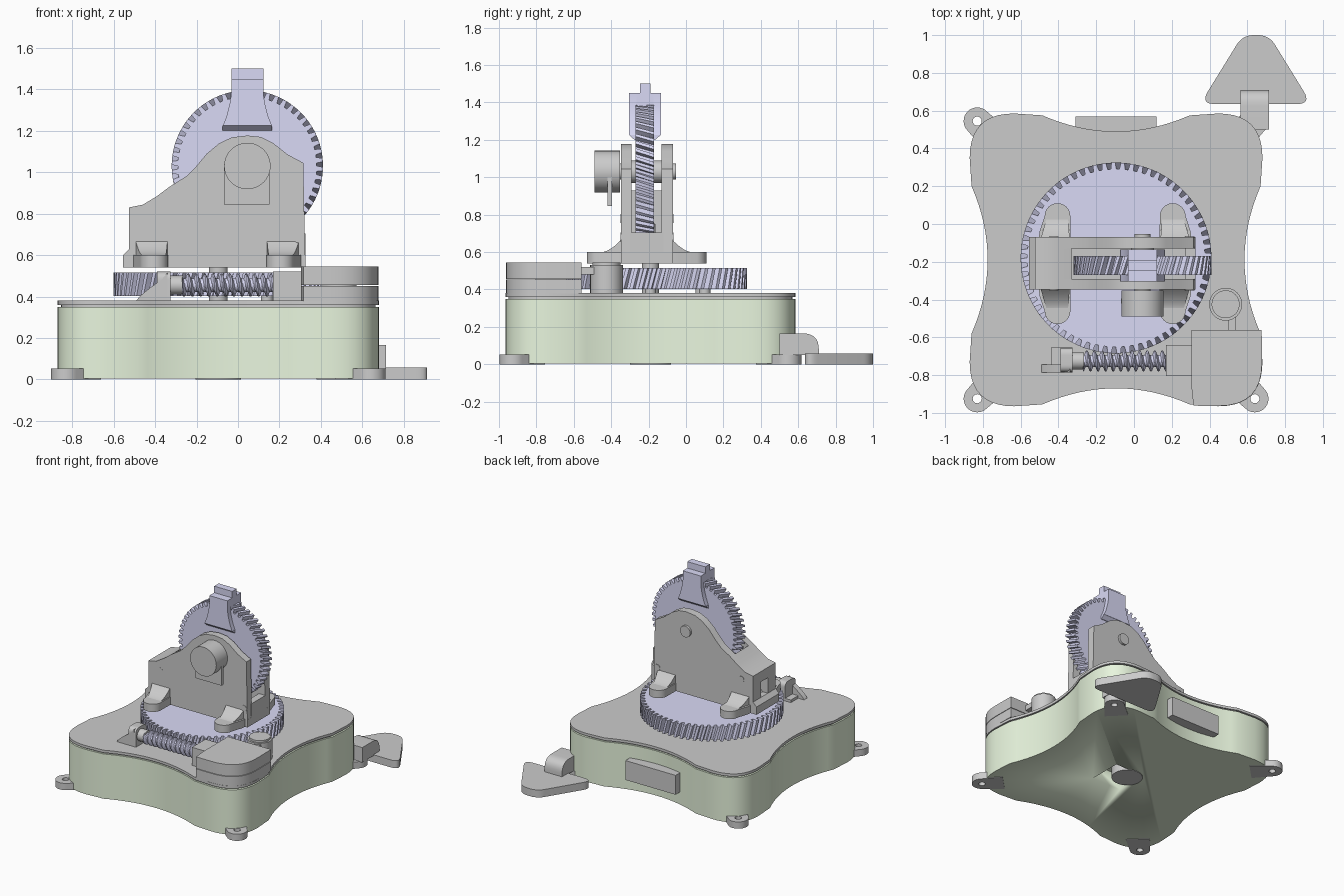
import bpy, bmesh
from math import sin, cos, pi, radians
from mathutils import Vector

if "Cube" in bpy.data.objects:
    bpy.data.objects.remove(bpy.data.objects["Cube"])


def material(name, rgb):
    m = bpy.data.materials.new(name)
    m.diffuse_color = (*rgb, 1)
    m.use_nodes = True
    m.node_tree.nodes["Principled BSDF"].inputs["Base Color"].default_value = m.diffuse_color
    return m


GREEN = material("green", (0.81, 0.92, 0.73))
BLUE = material("blue", (0.70, 0.70, 0.92))
AXES = {'z': lambda u, v, w: (u, v, w), 'y': lambda u, v, w: (u, w, v), 'x': lambda u, v, w: (w, u, v)}


def finish(name, bm, mat):
    bmesh.ops.recalc_face_normals(bm, faces=bm.faces)
    me = bpy.data.meshes.new(name)
    bm.to_mesh(me)
    bm.free()
    ob = bpy.data.objects.new(name, me)
    bpy.context.collection.objects.link(ob)
    if mat:
        me.materials.append(mat)
    bpy.ops.object.select_all(action='DESELECT')
    ob.select_set(True)
    bpy.context.view_layer.objects.active = ob
    bpy.ops.object.shade_smooth_by_angle(angle=radians(30))
    return ob


def loft(name, rings, mat=None):
    bm = bmesh.new()
    vs = [[bm.verts.new(p) for p in r] for r in rings]
    n = len(vs[0])
    for a, b in zip(vs, vs[1:]):
        for i in range(n):
            bm.faces.new((a[i], a[(i + 1) % n], b[(i + 1) % n], b[i]))
    bm.faces.new(vs[0])
    bm.faces.new(vs[-1])
    return finish(name, bm, mat)


def prism(name, pts, axis, a, b, mat=None):
    return loft(name, [[AXES[axis](u, v, w) for u, v in pts] for w in (a, b)], mat)


def box(name, x, y, z, mat=None):
    return prism(name, [(x[0], y[0]), (x[1], y[0]), (x[1], y[1]), (x[0], y[1])], 'z', *z, mat)


def cyl(name, c, r, axis, a, b, mat=None, n=40):
    pts = [(c[0] + r * cos(2 * pi * i / n), c[1] + r * sin(2 * pi * i / n)) for i in range(n)]
    return prism(name, pts, axis, a, b, mat)


def rounded(pts, ds, steps=8):
    """Polygon with each corner replaced by a curve starting d away from it."""
    out = []
    for i, (p, d) in enumerate(zip(pts, ds)):
        p = Vector(p)
        if not d:
            out.append(tuple(p))
            continue
        a = p + (Vector(pts[i - 1]) - p).normalized() * d
        b = p + (Vector(pts[(i + 1) % len(pts)]) - p).normalized() * d
        for k in range(steps + 1):
            t = k / steps
            out.append(tuple(a * (1 - t) ** 2 + p * 2 * t * (1 - t) + b * t * t))
    return out


def cut(ob, cutter):
    mod = ob.modifiers.new("cut", 'BOOLEAN')
    mod.operation, mod.object, mod.solver = 'DIFFERENCE', cutter, 'EXACT'
    cutter.hide_render = True
    bpy.context.view_layer.objects.active = ob
    bpy.ops.object.modifier_apply(modifier="cut")
    bpy.data.objects.remove(cutter)


def gear(name, c, r, depth, teeth, axis, a, b, twist):
    tooth = ((0, r - depth), (0.36, r - depth), (0.48, r), (0.88, r))
    rings = []
    for k in range(4):
        w, tw = a + (b - a) * k / 3, twist * k / 3
        ang = [((i + f) * 2 * pi / teeth + tw, q) for i in range(teeth) for f, q in tooth]
        rings.append([AXES[axis](c[0] + q * cos(t), c[1] + q * sin(t), w) for t, q in ang])
    return loft(name, rings, BLUE)


# Base outline: one quarter (concave side + rounded corner) turned four times
CX, CY = -0.095, -0.19


def outline(s=1.0):
    quarter = [(-0.39 + 0.78 * k / 16, 0.68 + 0.085 * ((k - 8) / 8) ** 2) for k in range(17)]
    t = [k / 10 for k in range(11)]
    quarter += [(0.54 * (1 - k) ** 2 + 0.775 * (1 - (1 - k) ** 2),
                 0.775 * (1 - k * k) + 0.54 * k * k) for k in t]
    pts = []
    for _ in range(4):
        pts += [(CX + x * s, CY + y * s) for x, y in quarter]
        quarter = [(y, -x) for x, y in quarter]
    return pts


base = prism("base_body", outline(), 'z', 0.004, 0.35, GREEN)
cut(base, box("opening_cutter", (-0.17, 0.08), (-0.36, -0.10), (-0.1, 0.12)))
cyl("base_motor", (CX, CY), 0.11, 'z', 0, 0.15)
prism("base_gasket", outline(0.98), 'z', 0.34, 0.365)
prism("base_lid", outline(), 'z', 0.36, 0.38)

# Corner feet with screw holes
for sx in (-1, 1):
    for sy in (-1, 1):
        fx, fy = CX + sx * 0.735, CY + sy * 0.735
        a0 = pi / 4
        loc = [(0.072 * cos(a0 - pi / 2 + pi * k / 16), 0.072 * sin(a0 - pi / 2 + pi * k / 16)) for k in range(17)]
        loc += [(-0.17, -0.05), (-0.05, -0.17)]
        foot = prism("corner_foot", [(fx + sx * u, fy + sy * v) for u, v in loc], 'z', 0, 0.052)
        cut(foot, cyl("hole_cutter", (fx, fy), 0.024, 'z', -0.1, 0.2, n=24))

# Pedal with its hook, and the connector at the back
prism("pedal", rounded([(0.35, 0.635), (0.94, 0.635), (0.715, 1.0), (0.575, 1.0)], [0.08, 0.08, 0.06, 0.06]),
      'z', 0.0, 0.058)
prism("pedal_hook", rounded([(0.5, 0.05), (0.71, 0.05), (0.71, 0.165), (0.5, 0.165)], [0, 0, 0.085, 0]),
      'x', 0.565, 0.715)
box("rear_connector", (-0.31, 0.12), (0.45, 0.57), (0.10, 0.25))

# Turntable gear and its shaft
gear("turntable_gear", (-0.095, -0.18), 0.505, 0.034, 64, 'z', 0.403, 0.515, 0.06)
cyl("turntable_shaft", (-0.095, -0.19), 0.045, 'z', 0.38, 0.56)
for x, y in ((-0.4, -0.45), (-0.4, 0.08), (0.14, 0.1), (0.14, -0.45), (0.21, -0.19)):
    cyl("turntable_roller", (x, y), 0.03, 'z', 0.375, 0.41, n=20)

# Worm screw: radius follows a helical thread
WY, WZ, rings = -0.725, 0.455, []
for k in range(133):
    x, ring = -0.27 + 0.44 * k / 132, []
    for i in range(24):
        a = 2 * pi * i / 24
        ph = (k / 12 - i / 24) % 1
        r = 0.032 + 0.023 * min(1, max(0, 1.5 - abs(ph - 0.5) * 5))
        ring.append((x, WY + r * cos(a), WZ + r * sin(a)))
    rings.append(ring)
loft("worm_screw", rings, BLUE)
cyl("worm_collar", (WY, WZ), 0.046, 'x', -0.33, -0.265)
ramp = [(-0.34 - 0.15 * sin(pi / 2 * k / 8), 0.38 + 0.12 * (1 - sin(pi / 2 * k / 8)) ** 0.8) for k in range(1, 9)]
prism("worm_bearing_web", [(-0.34, 0.38), (-0.34, 0.515)] + ramp, 'y', -0.785, -0.745)
prism("worm_bearing", rounded([(-0.785, 0.378), (-0.655, 0.378), (-0.655, 0.52), (-0.785, 0.52)],
                              [0, 0, 0.04, 0.04]), 'x', -0.39, -0.325)
box("worm_bearing_foot", (-0.44, -0.33), (-0.785, -0.655), (0.378, 0.40))

# Drive housing over the front right corner
box("drive_block", (0.17, 0.31), (-0.805, -0.64), (0.38, 0.52))
house = rounded([(0.305, -0.56), (0.676, -0.56), (0.68, -0.965), (0.315, -0.962), (0.305, -0.87)],
                [0, 0, 0.235, 0, 0])
prism("drive_housing_lower", house, 'z', 0.378, 0.452)
prism("drive_housing_upper", house, 'z', 0.456, 0.545)
cyl("drive_post", (0.485, -0.425), 0.087, 'z', 0.378, 0.53)
cyl("drive_post_cap", (0.485, -0.425), 0.074, 'z', 0.52, 0.545)
box("drive_link", (0.50, 0.54), (-0.57, -0.49), (0.48, 0.52))

# Upright cheek plates of the mount
roof = [(-0.525, 0.83), (-0.46, 0.843), (-0.39, 0.885), (-0.33, 0.93)]
curve = roof + [(-0.25, 0.98), (-0.2, 1.03), (-0.15, 1.09), (-0.09, 1.14), (-0.03, 1.168), (0.045, 1.177),
                (0.11, 1.17), (0.17, 1.14), (0.24, 1.085), (0.315, 1.045)]
for y0, y1 in ((-0.348, -0.292), (-0.13, -0.07)):
    prism("mount_cheek", [(-0.525, 0.54)] + curve + [(0.325, 0.54)], 'y', y0, y1)
    for x, z in ((-0.425, 0.78), (0.295, 0.68)):
        cyl("mount_bolt", (x, z), 0.024, 'y', y0 - 0.003, y1 + 0.003, n=24)
prism("mount_floor", [(-0.555, 0.54), (0.325, 0.54), (0.325, 0.6), (-0.525, 0.63), (-0.555, 0.6)], 'y', -0.348, -0.07)
box("mount_end_wall", (0.27, 0.325), (-0.3, -0.12), (0.55, 0.705))
prism("mount_roof", [(-0.525, 0.75)] + roof + [(-0.33, 0.75)], 'y', -0.3, -0.12)
for y in (-0.275, -0.145):
    box("mount_post", (-0.525, -0.33), (y - 0.022, y + 0.022), (0.58, 0.76))
prism("mount_brace", [(-0.50, 0.6), (-0.46, 0.6), (-0.34, 0.76), (-0.38, 0.76)], 'y', -0.26, -0.16)

# Four curved mount feet, mirrored in x and y
for sx in (-1, 1):
    for sy in (-1, 1):
        X = lambda u: -0.1 + sx * u
        Y = lambda v: -0.21 + sy * v
        pad = rounded([(0.235, 0.32), (0.405, 0.12), (0.235, 0.12)][::-1], [0, 0, 0])
        pad = [(0.235, 0.12), (0.405, 0.12), (0.40, 0.17)]
        pad += [(0.305 + 0.068 * cos(pi * k / 12), 0.252 + 0.068 * sin(pi * k / 12)) for k in range(13)]
        prism("mount_foot", [(X(u), Y(v)) for u, v in pad], 'z', 0.54, 0.60)
        rings = []
        for k in range(9):
            t = k / 8
            v, h = 0.13 + 0.12 * t, 0.598 + 0.075 * (1 - t) ** 1.8
            lo, hi = 0.24 + 0.01 * t, 0.395 - 0.035 * t
            rings.append([(X(lo), Y(v), 0.58), (X(hi), Y(v), 0.58), (X(hi), Y(v), h), (X(lo), Y(v), h)])
        loft("mount_foot_fillet", rings)

# Elevation gear, axle and its motor
GX, GZ = 0.045, 1.03
gear("elevation_gear", (GX, GZ), 0.365, 0.03, 52, 'y', -0.27, -0.17, -0.09)
cyl("axle", (GX, GZ), 0.043, 'y', -0.40, -0.053)
cyl("axle_hub", (GX, GZ), 0.06, 'y', -0.3, -0.12)
cyl("elevation_motor", (GX, GZ), 0.112, 'y', -0.49, -0.352)
box("motor_tab", (-0.068, 0.153), (-0.42, -0.395), (0.845, 1.04))

# Forked bracket over the top of the gear
half = [(0.077, 1.45), (0.077, 1.38), (0.085, 1.33), (0.10, 1.27), (0.118, 1.225)]
for y0, y1, lean in ((-0.305, -0.265, 1), (-0.175, -0.135, 0)):
    shape = [(GX + u, z) for u, z in half] + [(GX - u, z) for u, z in half[::-1]]
    prism("bracket_cheek", shape, 'y', y0, y1, BLUE)
    lip = [(y0, 1.226), (y1, 1.226), (y1, 1.20), (y0 + 0.03, 1.20)] if lean else \
          [(y0, 1.226), (y1, 1.226), (y1 - 0.03, 1.20), (y0, 1.20)]
    prism("bracket_lip", lip, 'x', GX - 0.12, GX + 0.12, BLUE)
box("bracket_bridge", (GX - 0.077, GX + 0.077), (-0.305, -0.135), (1.385, 1.45), BLUE)
box("bracket_tab", (GX - 0.077, GX + 0.077), (-0.245, -0.19), (1.44, 1.50), BLUE)
